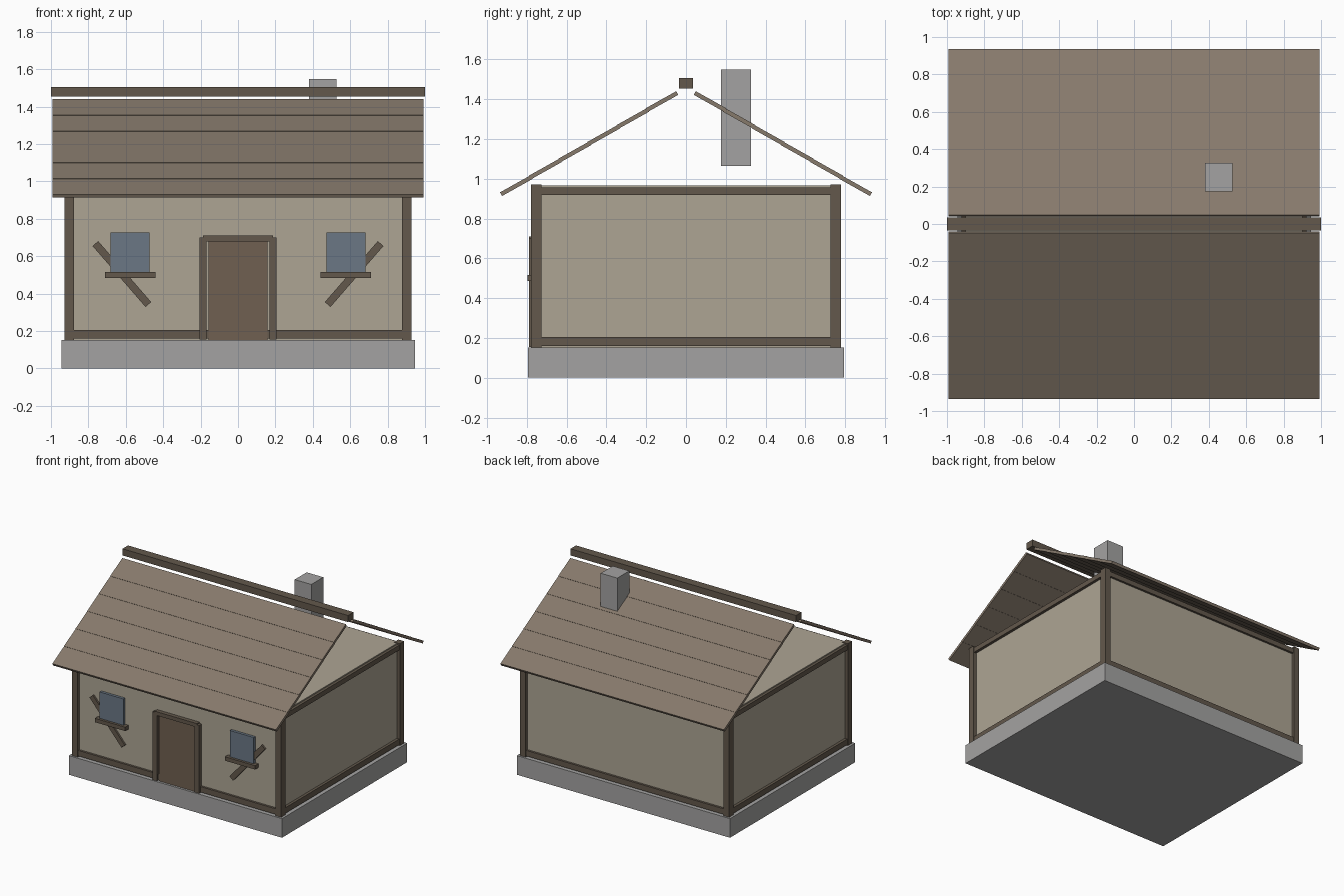
import bpy, math
from mathutils import Matrix

if "Cube" in bpy.data.objects:
    bpy.data.objects.remove(bpy.data.objects["Cube"])


def material(name, rgb):
    m = bpy.data.materials.new(name)
    m.diffuse_color = (*rgb, 1)
    m.use_nodes = True
    m.node_tree.nodes["Principled BSDF"].inputs["Base Color"].default_value = m.diffuse_color
    return m


STONE = material("stone", (0.37, 0.365, 0.36))
TIMBER = material("dark_timber", (0.125, 0.098, 0.072))
PLASTER = material("plaster", (0.42, 0.375, 0.295))
ROOF = material("roof_boards", (0.24, 0.192, 0.148))
DOOR = material("door_wood", (0.16, 0.115, 0.082))
GLASS = material("glass", (0.145, 0.185, 0.235))


def box(name, x, y, z, mat, rot=None):
    """Box from (min, max) ranges, optionally turned about its centre."""
    c = [(r[0] + r[1]) / 2 for r in (x, y, z)]
    s = [r[1] - r[0] for r in (x, y, z)]
    bpy.ops.mesh.primitive_cube_add(size=1)
    ob = bpy.context.object
    ob.name = name
    m = Matrix.Translation(c)
    if rot:
        m = m @ Matrix.Rotation(rot[0], 4, rot[1])
    ob.data.transform(m @ Matrix.Diagonal((*s, 1)))
    ob.data.materials.append(mat)
    return ob


def span(a, b, sign):
    return tuple(sorted((a * sign, b * sign)))


# stone plinth and plastered body
box("foundation", (-0.945, 0.945), (-0.793, 0.793), (0, 0.153), STONE)
box("walls", (-0.90, 0.90), (-0.755, 0.755), (0.153, 0.966), PLASTER)

# timber frame: corner posts, sills and top plates
for sx in (-1, 1):
    for sy in (-1, 1):
        box("corner_post", span(0.877, 0.927, sx), span(0.725, 0.778, sy),
            (0.153, 0.97), TIMBER)
for s in (-1, 1):
    for name, z in (("sill_beam", (0.16, 0.205)), ("top_plate", (0.918, 0.957))):
        box(name + "_long", (-0.88, 0.88), span(0.73, 0.772, s), z, TIMBER)
        box(name + "_side", span(0.88, 0.922, s), (-0.73, 0.73), z, TIMBER)

# roof: six slightly lapped boards on each slope
SLOPE = math.radians(30)
PITCH, LENGTH, THICK = 0.169, 0.176, 0.021
for s in (-1, 1):
    for i in range(6):
        d = PITCH * (i + 0.5)
        y = s * (0.926 - d * math.cos(SLOPE))
        z = 0.923 + d * math.sin(SLOPE)
        box("roof_board", (-0.991, 0.991), (y - LENGTH / 2, y + LENGTH / 2),
            (z - THICK / 2, z + THICK / 2), ROOF,
            (-s * (SLOPE - math.radians(0.8)), 'X'))

# ridge beam and chimney
box("ridge_beam", (-1, 1), (-0.035, 0.035), (1.453, 1.506), TIMBER)
box("chimney", (0.38, 0.527), (0.175, 0.327), (1.065, 1.548), STONE)

# door with frame
box("door", (-0.157, 0.157), (-0.775, -0.745), (0.153, 0.685), DOOR)
for s in (-1, 1):
    box("door_jamb", span(0.168, 0.207, s), (-0.788, -0.745), (0.155, 0.70), TIMBER)
box("door_lintel", (-0.187, 0.187), (-0.788, -0.745), (0.68, 0.71), TIMBER)

# windows with ledges, and diagonal wall braces behind them
for s in (-1, 1):
    box("window_pane", span(0.472, 0.682, s), (-0.777, -0.745), (0.516, 0.727), GLASS)
    box("window_ledge", span(0.442, 0.71, s), (-0.797, -0.745), (0.485, 0.516), TIMBER)
    box("wall_brace", (s * 0.621 - 0.216, s * 0.621 + 0.216), (-0.77, -0.745),
        (0.485, 0.525), TIMBER, (-s * math.radians(49), 'Y'))
